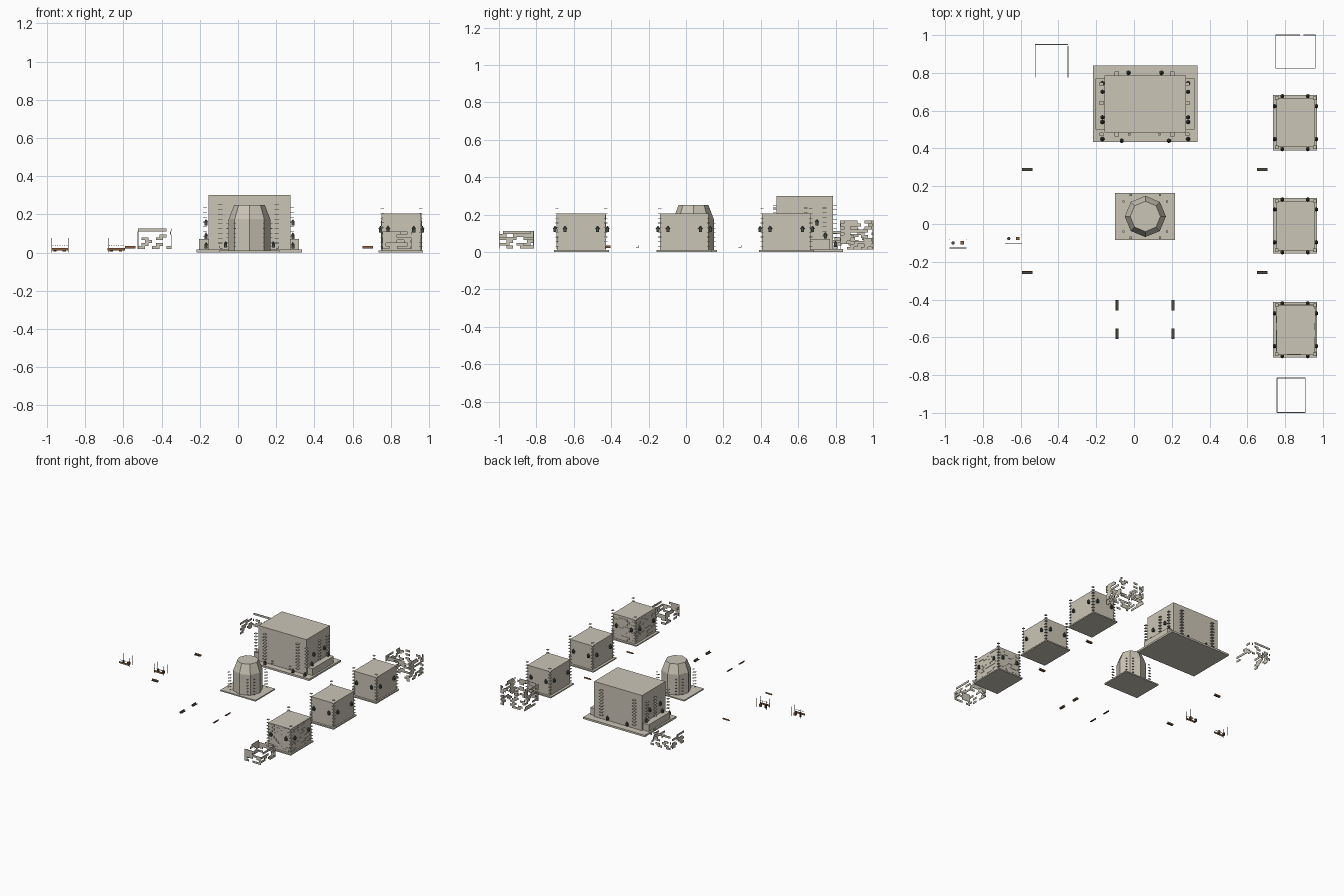
import bpy, bmesh, math, random
from mathutils import Matrix, Vector

if "Cube" in bpy.data.objects:
    bpy.data.objects.remove(bpy.data.objects["Cube"])

random.seed(4)


def mat(name, c):
    m = bpy.data.materials.new(name)
    m.diffuse_color = (*c, 1)
    m.use_nodes = True
    m.node_tree.nodes["Principled BSDF"].inputs["Base Color"].default_value = m.diffuse_color
    return m


STONE = mat("stone", (0.60, 0.56, 0.47))
DARK = mat("dark_iron", (0.06, 0.07, 0.055))
WOOD = mat("wood", (0.28, 0.12, 0.05))


class Part:
    """Collects primitives into one named mesh object."""

    def __init__(self, name, m):
        self.name, self.m, self.bm = name, m, bmesh.new()

    def box(self, x0, x1, y0, y1, z0, z1):
        M = Matrix.Translation(((x0 + x1) / 2, (y0 + y1) / 2, (z0 + z1) / 2)) @ \
            Matrix.Diagonal((x1 - x0, y1 - y0, z1 - z0, 1))
        bmesh.ops.create_cube(self.bm, size=1, matrix=M)

    def cbox(self, x, y, z, sx, sy, sz):
        self.box(x - sx / 2, x + sx / 2, y - sy / 2, y + sy / 2, z - sz / 2, z + sz / 2)

    def cone(self, x, y, z0, z1, r0, r1, n):
        bmesh.ops.create_cone(self.bm, cap_ends=True, segments=n, radius1=r0, radius2=r1,
                              depth=z1 - z0, matrix=Matrix.Translation((x, y, (z0 + z1) / 2)))

    def done(self):
        me = bpy.data.meshes.new(self.name)
        self.bm.to_mesh(me)
        self.bm.free()
        me.materials.append(self.m)
        o = bpy.data.objects.new(self.name, me)
        bpy.context.collection.objects.link(o)
        return o


def tile_stack(p, x, y, z0, z1, step, s=0.02):
    n = int(round((z1 - z0) / step))
    for i in range(n + 1):
        p.cbox(x, y, z0 + i * step, s, s, 0.003)


def lantern(p, x, y, z):
    p.cbox(x, y, z, 0.016, 0.016, 0.018)
    p.cone(x, y, z + 0.009, z + 0.024, 0.012, 0.002, 6)


def brick_walls(name, x0, x1, y0, y1, z0, rows, prob, sides="fblr", h=0.0155, t=0.004):
    """Thin, randomly missing bricks on the sides of a rectangle."""
    p = Part(name, STONE)
    L = 0.037
    for side in sides:
        along_x = side in "fb"
        a0, a1 = (x0, x1) if along_x else (y0, y1)
        c = {"f": y0, "b": y1, "l": x0, "r": x1}[side]
        for r in range(rows):
            a = a0 - (L / 2 if r % 2 else 0)
            while a < a1:
                s, e = max(a, a0), min(a + L, a1)
                if e - s > 0.005 and random.random() < prob:
                    z = z0 + r * h
                    if along_x:
                        p.box(s, e, c - t / 2, c + t / 2, z, z + h)
                    else:
                        p.box(c - t / 2, c + t / 2, s, e, z, z + h)
                a += L
    p.done()


# main hall: plinth, body and side ledges
hall = Part("hall", STONE)
hall.box(-0.218, 0.335, 0.435, 0.84, 0, 0.015)
hall.box(-0.155, 0.275, 0.485, 0.785, 0.015, 0.30)
for x0, x1 in ((-0.205, -0.155), (0.275, 0.32)):
    hall.box(x0, x1, 0.50, 0.77, 0.015, 0.07)
hall.done()

# hall pilasters made of stacked tiles
p = Part("hall_tile_pilasters", STONE)
for x in (-0.092, 0.203):
    for y in (0.476, 0.795):
        tile_stack(p, x, y, 0.05, 0.25, 0.025, 0.024)
for x in (-0.172, 0.283):
    for y in (0.475, 0.64, 0.74):
        tile_stack(p, x, y, 0.085, 0.235, 0.025)
for x in (-0.025, 0.135):
    tile_stack(p, x, 0.475, 0.03, 0.05, 0.02, 0.012)
p.done()

# hall lanterns
p = Part("hall_lanterns", DARK)
for x in (-0.167, 0.287):
    for y, z in ((0.70, 0.15), (0.565, 0.15)):
        lantern(p, x, y, z)
for x in (-0.167, 0.287):
    for y in (0.745, 0.54, 0.45):
        lantern(p, x, y, 0.08 if y > 0.5 else 0.03)
for x, y in ((-0.065, 0.44), (0.185, 0.44), (-0.03, 0.80), (0.145, 0.80)):
    lantern(p, x, y, 0.035)
p.done()

# octagonal tower on its own plinth
tower = Part("tower", STONE)
tower.box(-0.10, 0.217, -0.085, 0.165, 0, 0.01)
tower.done()
for nm, z0, z1, r0, r1 in (("tower_body", 0.01, 0.175, 0.109, 0.109),
                           ("tower_roof", 0.175, 0.25, 0.109, 0.08)):
    p = Part(nm, STONE)
    p.cone(0.06, 0.04, z0, z1, r0, r1, 8)
    p.done()
p = Part("tower_tile_columns", STONE)
for sx in (-1, 1):
    for sy in (-1, 1):
        tile_stack(p, 0.06 + sx * 0.115, 0.04 + sy * 0.08, 0.03, 0.15, 0.024, 0.011)
        tile_stack(p, 0.06 + sx * 0.077, 0.04 + sy * 0.113, 0.03, 0.15, 0.024, 0.011)
p.done()

# three houses in a row
for i, cy in enumerate((-0.56, -0.01, 0.5365)):
    h = Part(f"house_{i + 1}", STONE)
    h.box(0.735, 0.968, cy - 0.147, cy + 0.147, 0, 0.01)
    h.box(0.755, 0.957, cy - 0.13, cy + 0.13, 0.01, 0.205)
    h.done()
    q = Part(f"house_corner_tiles_{i + 1}", STONE)
    for x in (0.755, 0.957):
        for sy in (-1, 1):
            tile_stack(q, x, cy + sy * 0.13, 0.03, 0.23, 0.025, 0.018)
    q.done()
    q = Part(f"house_lanterns_{i + 1}", DARK)
    for sy in (-1, 1):
        for x in (0.745, 0.965):
            lantern(q, x, cy + sy * 0.087, 0.115)
        for x in (0.785, 0.92):
            lantern(q, x, cy + sy * 0.14, 0.115)
    q.done()

# loose brickwork: on the first house and the three ruins
brick_walls("house_bricks", 0.754, 0.958, -0.691, -0.429, 0.015, 12, 0.4)
brick_walls("ruin_back_right", 0.75, 0.962, 0.825, 1.0, 0.012, 10, 0.5)
brick_walls("ruin_front_right", 0.757, 0.907, -0.998, -0.815, 0.018, 6, 0.5)
brick_walls("ruin_back_left", -0.523, -0.35, 0.775, 0.95, 0.018, 7, 0.33, "blr")

# benches: dark seat and wooden back
seats, backs = Part("bench_seats", DARK), Part("bench_backs", WOOD)
for x in (-0.565, 0.68):
    for y in (-0.257, 0.29):
        seats.cbox(x, y - 0.003, 0.023, 0.055, 0.012, 0.003)
        backs.cbox(x, y + 0.005, 0.029, 0.055, 0.004, 0.011)
for x, d in ((-0.09, -1), (0.208, 1)):
    for y in (-0.43, -0.582):
        seats.cbox(x - d * 0.003, y, 0.023, 0.012, 0.055, 0.003)
        backs.cbox(x + d * 0.005, y, 0.029, 0.004, 0.055, 0.011)
seats.done()
backs.done()

# two market stalls: counter beam, crates, thin posts and rail dots
wood, iron = Part("stall_counters", WOOD), Part("stall_posts", DARK)
for cx, cy in ((-0.932, -0.10), (-0.637, -0.077)):
    wood.cbox(cx, cy - 0.027, 0.017, 0.09, 0.004, 0.014)
    wood.cbox(cx + 0.022, cy, 0.015, 0.018, 0.018, 0.02)
    iron.cone(cx - 0.026, cy, 0.005, 0.025, 0.009, 0.009, 8)
    for sx in (-1, 1):
        for y in (cy - 0.027, cy + 0.02):
            iron.cbox(cx + sx * 0.043, y, 0.038, 0.002, 0.002, 0.074)
    for k in range(7):
        iron.cbox(cx - 0.036 + k * 0.012, cy - 0.027, 0.038, 0.005, 0.003, 0.003)
wood.done()
iron.done()
